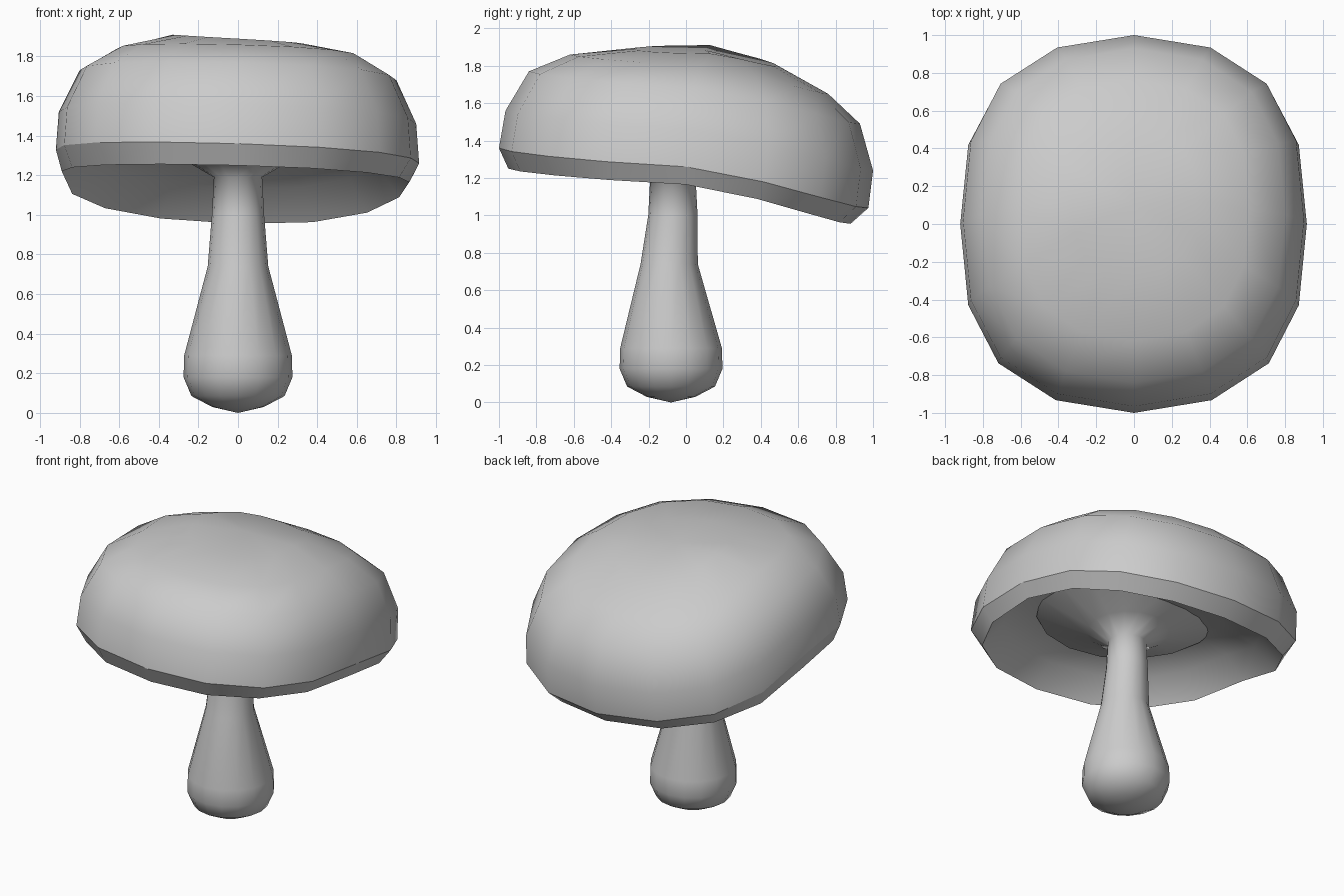
import bpy, bmesh
from math import sin, cos, pi

if "Cube" in bpy.data.objects:
    bpy.data.objects.remove(bpy.data.objects["Cube"])


def loft(name, rings, start=None, end=None, sharp=()):
    """Skin a list of closed rings, with optional pole points; sharp = ring indices kept hard."""
    bm = bmesh.new()
    rows = [[bm.verts.new(p) for p in ring] for ring in rings]
    n = len(rows[0])
    for a, b in zip(rows, rows[1:]):
        for i in range(n):
            j = (i + 1) % n
            bm.faces.new((a[i], a[j], b[j], b[i]))
    for pole, row in ((start, rows[0]), (end, rows[-1])):
        if pole:
            v = bm.verts.new(pole)
            for i in range(n):
                bm.faces.new((row[i], row[(i + 1) % n], v))
    bmesh.ops.recalc_face_normals(bm, faces=bm.faces)
    for f in bm.faces:
        f.smooth = True
    for r in sharp:
        for i in range(n):
            bm.edges.get((rows[r][i], rows[r][(i + 1) % n])).smooth = False
    me = bpy.data.meshes.new(name)
    bm.to_mesh(me)
    bm.free()
    ob = bpy.data.objects.new(name, me)
    bpy.context.collection.objects.link(ob)
    return ob


def spow(v, p):
    return abs(v) ** p * (1 if v >= 0 else -1)


def cap_ring(front, back, left, right, cy, square=0.55, n=16):
    """Squarish tilted ring through its front/back (y, z) and left/right (x, z) points."""
    pts = []
    mid = (left[1] + right[1]) / 2
    tilt = (right[1] - left[1]) / 2
    for i in range(n):
        c, s = cos(2 * pi * i / n), sin(2 * pi * i / n)
        u = spow(c, square + (0.88 - square) * s * s)
        v = spow(s, 0.88)
        x = u * (right[0] if u > 0 else -left[0])
        if s >= 0:
            y = cy + v * (back[0] - cy)
            z = mid + (back[1] - mid) * max(s, 0) ** (0.97 + 0.2 * c)
        else:
            y = cy - v * (front[0] - cy)
            z = mid + (front[1] - mid) * -s
        pts.append((x, y, z + tilt * c))
    return pts


def shrink(ring, k, dz, flat=0.0, zc=1.19, cy=-0.05):
    """Scaled copy of a ring, raised by dz and partly levelled toward zc."""
    return [(x * k, cy + (y - cy) * k, z + (zc - z) * flat + dz) for x, y, z in ring]


# Cap: hollow underside, bevelled lip, rounded tilted dome
lip = cap_ring((-0.95, 1.25), (0.88, 0.955), (-0.89, 1.22), (0.865, 1.165), 0, 0.75)
cap = [
    shrink(lip, 0.30, 0.25, 0.6),
    shrink(lip, 0.60, 0.22, 0.4),
    shrink(lip, 0.86, 0.15, 0.12),
    lip,
    cap_ring((-1.0, 1.36), (0.975, 1.04), (-0.92, 1.33), (0.915, 1.26), 0),
    cap_ring((-0.965, 1.56), (1.0, 1.24), (-0.905, 1.52), (0.90, 1.46), 0.02),
    cap_ring((-0.84, 1.77), (0.93, 1.49), (-0.80, 1.73), (0.80, 1.68), 0.05),
    cap_ring((-0.62, 1.86), (0.76, 1.65), (-0.61, 1.84), (0.61, 1.80), 0.08),
    cap_ring((-0.28, 1.89), (0.49, 1.80), (-0.33, 1.91), (0.33, 1.865), 0.13),
]
loft("mushroom_cap", cap, start=(0, -0.05, 1.45), end=(0, 0.1, 1.885), sharp=(3, 4))


def circle(r, z, cy, n=16):
    return [(r * cos(2 * pi * i / n), cy + r * sin(2 * pi * i / n), z) for i in range(n)]


# Stem: bulbous foot, slim neck, then a flare under the cap
stem_profile = [(0.13, 0.03, -0.08), (0.235, 0.085, -0.08), (0.275, 0.18, -0.08),
                (0.272, 0.29, -0.08), (0.153, 0.74, -0.09), (0.132, 1.0, -0.07),
                (0.122, 1.19, -0.07), (0.26, 1.27, -0.06), (0.58, 1.405, -0.05)]
loft("mushroom_stem", [circle(*p) for p in stem_profile], start=(0, -0.08, 0))
